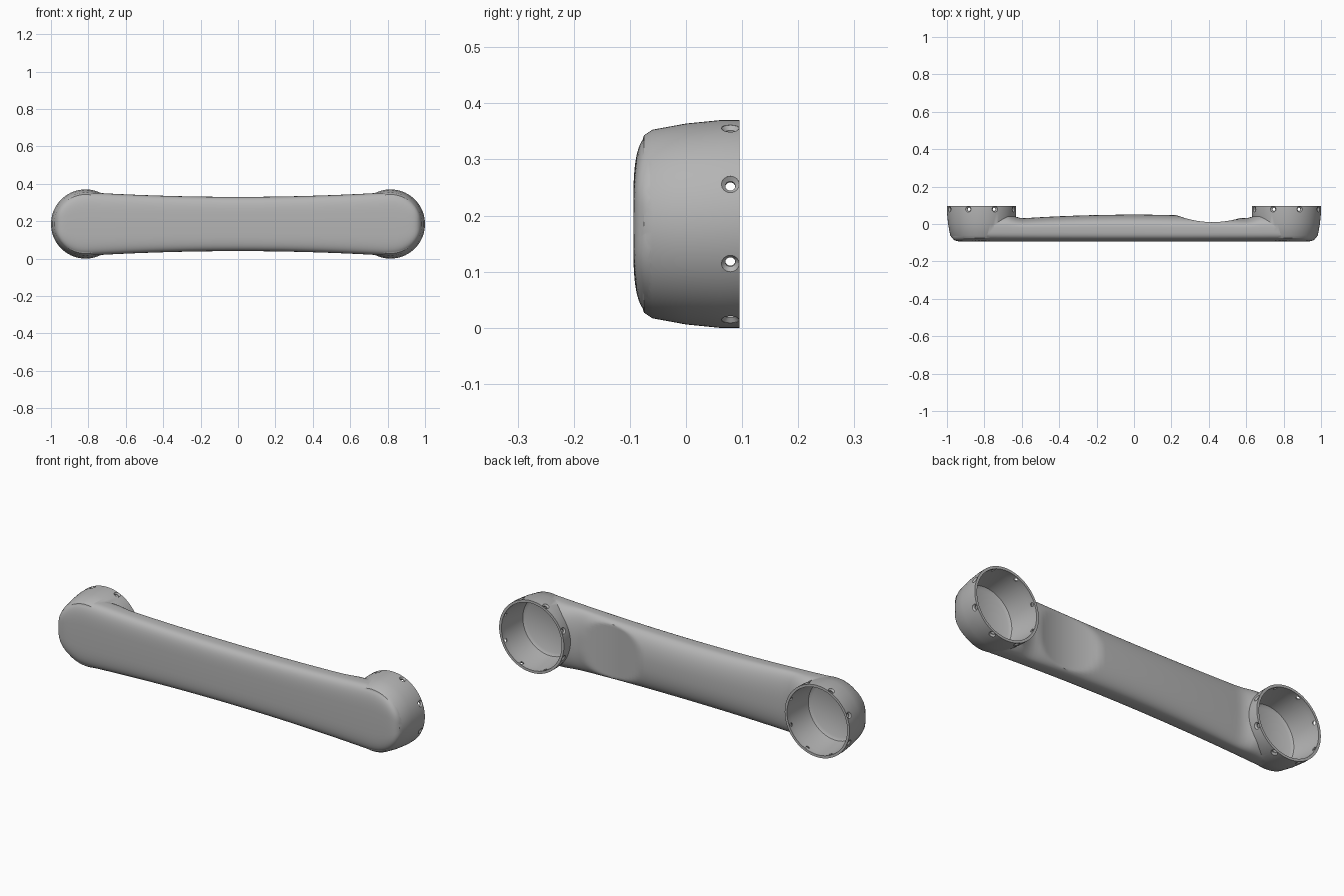
import bpy, bmesh, math
from mathutils import Matrix, Vector

cube = bpy.data.objects.get("Cube")
if cube:
    bpy.data.objects.remove(cube, do_unlink=True)

MID_Z = 0.185      # height of the link's long axis
END_X = 0.815      # distance of each socket from the centre
FACE_R = 0.168     # radius of the rounded front face ends

grey = bpy.data.materials.new("satin_grey")
grey.use_nodes = True
grey.diffuse_color = (0.46, 0.46, 0.46, 1)
grey.node_tree.nodes["Principled BSDF"].inputs["Base Color"].default_value = (0.46, 0.46, 0.46, 1)


def finish(bm, name):
    bmesh.ops.remove_doubles(bm, verts=bm.verts, dist=1e-5)
    bmesh.ops.recalc_face_normals(bm, faces=bm.faces)
    mesh = bpy.data.meshes.new(name)
    bm.to_mesh(mesh)
    bm.free()
    mesh.materials.append(grey)
    obj = bpy.data.objects.new(name, mesh)
    bpy.context.collection.objects.link(obj)
    return obj


def skin(bm, rings):
    """Bridge a list of equal closed rings of points with quads."""
    loops = [[bm.verts.new(p) for p in ring] for ring in rings]
    n = len(loops[0])
    for a, b in zip(loops, loops[1:]):
        for i in range(n):
            j = (i + 1) % n
            bm.faces.new((a[i], a[j], b[j], b[i]))
    return loops


def revolve(bm, profile, matrix, steps):
    """Solid of revolution; profile is (radius, height), open ends get caps."""
    turns = [2 * math.pi * i / steps for i in range(steps)]
    loops = skin(bm, [[matrix @ Vector((r * math.cos(t), r * math.sin(t), h)) for t in turns]
                      for r, h in profile])
    bm.faces.new(loops[0])
    bm.faces.new(loops[-1])


def boolean(target, tool, operation):
    mod = target.modifiers.new(operation.title(), 'BOOLEAN')
    mod.operation = operation
    mod.solver = 'EXACT'
    mod.object = tool
    bpy.context.view_layer.objects.active = target
    bpy.ops.object.modifier_apply(modifier=mod.name)
    bpy.data.objects.remove(tool, do_unlink=True)


def power(v, n):
    return math.copysign(abs(v) ** (2 / n), v) if abs(v) > 1e-9 else 0.0


def section(x, count=56):
    """Cross-section of the beam: flat-domed front, rounder back."""
    ax = abs(x)
    t = max(0, (ax - END_X) / FACE_R)
    half = min(FACE_R, 0.145 + 0.024 * (x / 0.8) ** 2) * math.sqrt(1 - t * t)
    front = 0.074 * (1 - t ** 10) ** 0.4
    # the back falls gently to the ends, then flares up into the sockets
    back = 0.05 - 0.055 * x * x + 4 * max(0, ax - 0.58) ** 2
    back = min(back, 0.06) + 0.02
    # shallow scooped grip on one side of the back
    scoop = 0.01 + (x - 0.42) ** 2
    ring = []
    for i in range(count):
        a = 2 * math.pi * i / count
        c, s = math.cos(a), math.sin(a)
        n, depth = (4, front) if c < 0 else (2.3, back)
        y = -0.02 + depth * power(c, n)
        if ax < 0.64:
            y = min(y, scoop)
        ring.append((x, y, MID_Z + half * power(s, n)))
    return ring


# beam
cap = [END_X + FACE_R * math.sin(math.radians(d)) for d in range(8, 79, 7)]
straight = [END_X * i / 36 for i in range(-36, 37)]
stations = [-x for x in reversed(cap)] + straight + cap
bm = bmesh.new()
ends = skin(bm, [section(x) for x in stations])
bm.faces.new(ends[0])
bm.faces.new(ends[-1])
link_body = finish(bm, "link_body")

# round sockets, their cavities and the countersunk screw holes
SOCKET = [(0.14, -0.08), (0.158, -0.075), (0.168, -0.06), (0.179, 0), (0.185, 0.06), (0.185, 0.095)]
CAVITY = [(0.14, -0.065), (0.155, -0.055), (0.172, 0.06), (0.172, 0.12)]
HOLE = [(0.009, 0.15), (0.009, 0.177), (0.016, 0.184), (0.016, 0.2)]
shells, cavities, holes = bmesh.new(), bmesh.new(), bmesh.new()
for side in (-1, 1):
    centre = Matrix.Translation((side * END_X, 0, MID_Z))
    along_y = centre @ Matrix.Rotation(-math.pi / 2, 4, 'X')
    revolve(shells, SOCKET, along_y, 72)
    revolve(cavities, CAVITY, along_y, 72)
    for k in range(8):
        turn = Matrix.Rotation(math.radians(22.5 + 45 * k), 4, 'Y')
        revolve(holes, HOLE, centre @ Matrix.Translation((0, 0.079, 0)) @ turn, 16)

boolean(link_body, finish(shells, "sockets"), 'UNION')
boolean(link_body, finish(cavities, "socket_cavities"), 'DIFFERENCE')
boolean(link_body, finish(holes, "screw_holes"), 'DIFFERENCE')

# smooth shading with crisp rims
for o in bpy.context.selected_objects:
    o.select_set(False)
link_body.select_set(True)
bpy.context.view_layer.objects.active = link_body
bpy.ops.object.shade_smooth_by_angle(angle=math.radians(35))
